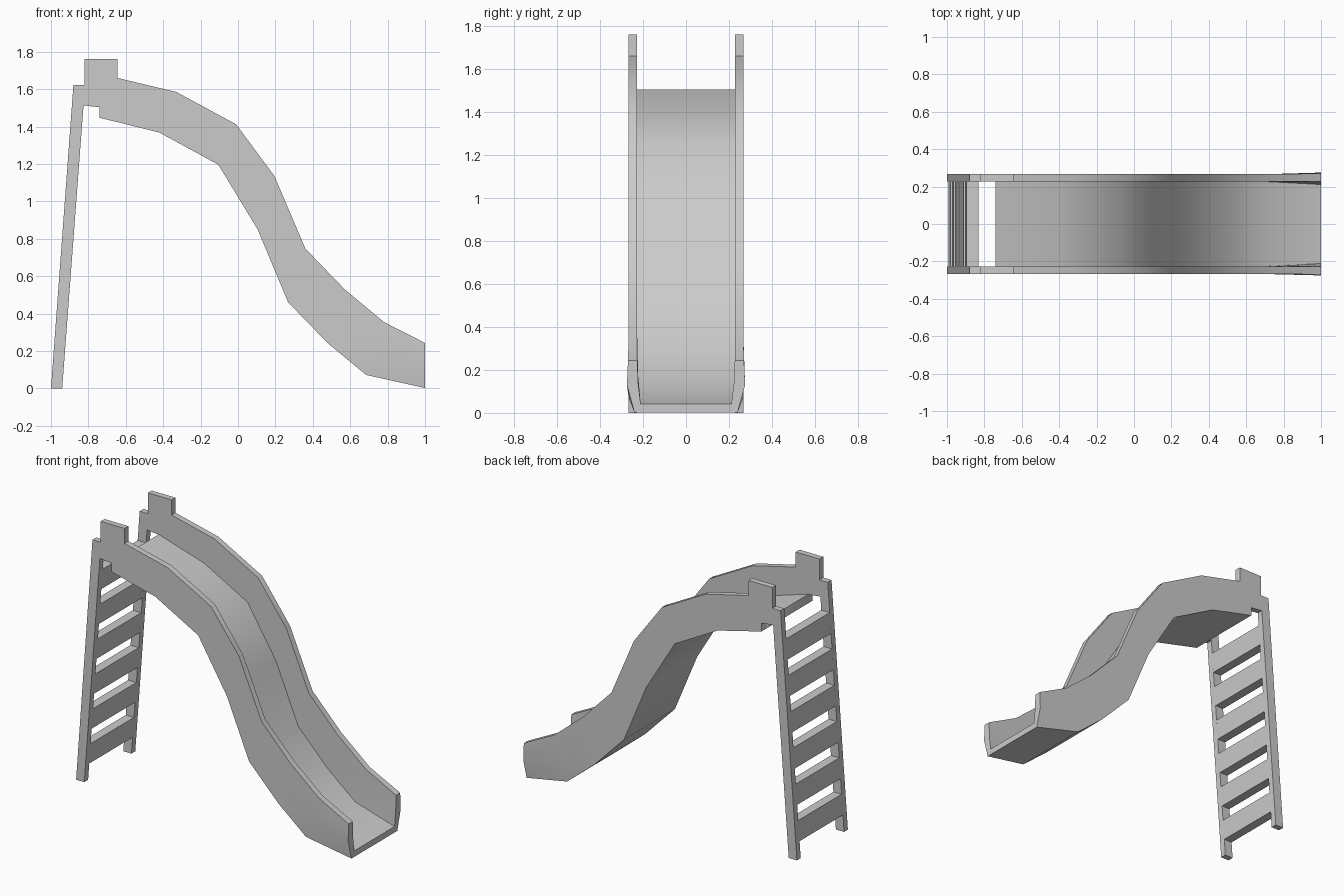
import bpy, bmesh, math

if "Cube" in bpy.data.objects:
    bpy.data.objects.remove(bpy.data.objects["Cube"])

IN, OUT = 0.227, 0.267  # inner and outer half width


def finish(name, bm):
    bmesh.ops.recalc_face_normals(bm, faces=bm.faces)
    mesh = bpy.data.meshes.new(name)
    bm.to_mesh(mesh)
    bm.free()
    ob = bpy.data.objects.new(name, mesh)
    bpy.context.collection.objects.link(ob)
    return ob


def extrude_y(name, profile, y0, y1):
    bm = bmesh.new()
    face = bm.faces.new([bm.verts.new((x, y0, z)) for x, z in profile])
    res = bmesh.ops.extrude_face_region(bm, geom=[face])
    verts = [g for g in res["geom"] if isinstance(g, bmesh.types.BMVert)]
    bmesh.ops.translate(bm, verts=verts, vec=(0, y1 - y0, 0))
    return finish(name, bm)


# Chute: U-shaped section lofted along paired top and bottom edge points
top = [(-0.645, 1.66), (-0.33, 1.585), (-0.01, 1.412), (0.195, 1.135),
       (0.36, 0.748), (0.57, 0.53), (0.78, 0.355), (1.0, 0.243)]
bottom = [(-0.74, 1.447), (-0.42, 1.368), (-0.105, 1.196), (0.105, 0.85),
          (0.268, 0.46), (0.485, 0.237), (0.685, 0.072), (1.0, 0.002)]


def lerp(a, b, t):
    return (a[0] + (b[0] - a[0]) * t, a[1] + (b[1] - a[1]) * t)


bm = bmesh.new()
rings = []
for i, (t, b) in enumerate(zip(top, bottom)):
    last = i == len(top) - 1
    mid = lerp(b, t, 0.53)
    floor = (-0.74, 1.506) if i == 0 else lerp(b, t, 0.165)
    # flared lip at the exit
    ys = (0.270, 0.275, 0.24, 0.211, 0.222, 0.227) if last else (OUT,) * 3 + (IN,) * 3
    pts = list(zip(ys, (t, mid, b, floor, mid, t)))
    outer, inner = pts[:3], pts[3:]
    loop = [(p[0], y, p[1]) for y, p in outer]
    loop += [(p[0], -y, p[1]) for y, p in reversed(outer)]
    loop += [(p[0], -y, p[1]) for y, p in reversed(inner)]
    loop += [(p[0], y, p[1]) for y, p in inner]
    rings.append([bm.verts.new(c) for c in loop])
for r, s in zip(rings, rings[1:]):
    for k in range(12):
        j = (k + 1) % 12
        bm.faces.new((r[k], r[j], s[j], s[k]))
# end caps
for r in (rings[0], rings[-1]):
    for k in range(5):
        bm.faces.new((r[k], r[k + 1], r[10 - k], r[11 - k]))
chute = finish("slide_chute", bm)
bpy.context.view_layer.objects.active = chute
chute.select_set(True)
bpy.ops.object.shade_smooth_by_angle(angle=math.radians(40))

# Ladder posts with the raised hand grips
post = [(-1, 0), (-0.94, 0), (-0.826, 1.513), (-0.74, 1.503), (-0.74, 1.447),
        (-0.645, 1.66), (-0.645, 1.76), (-0.82, 1.76), (-0.82, 1.622), (-0.88, 1.622)]
extrude_y("right_ladder_post", post, IN, OUT)
extrude_y("left_ladder_post", post, -OUT, -IN)

# Rungs leaning with the posts
for i in range(6):
    z0 = 0.11 + 0.236 * i
    z1 = z0 + 0.135
    rung = [(-1 + 0.074 * z0, z0), (-0.94 + 0.0753 * z0, z0),
            (-0.94 + 0.0753 * z1, z1), (-1 + 0.074 * z1, z1)]
    extrude_y(f"rung_{i + 1}", rung, -IN, IN)
